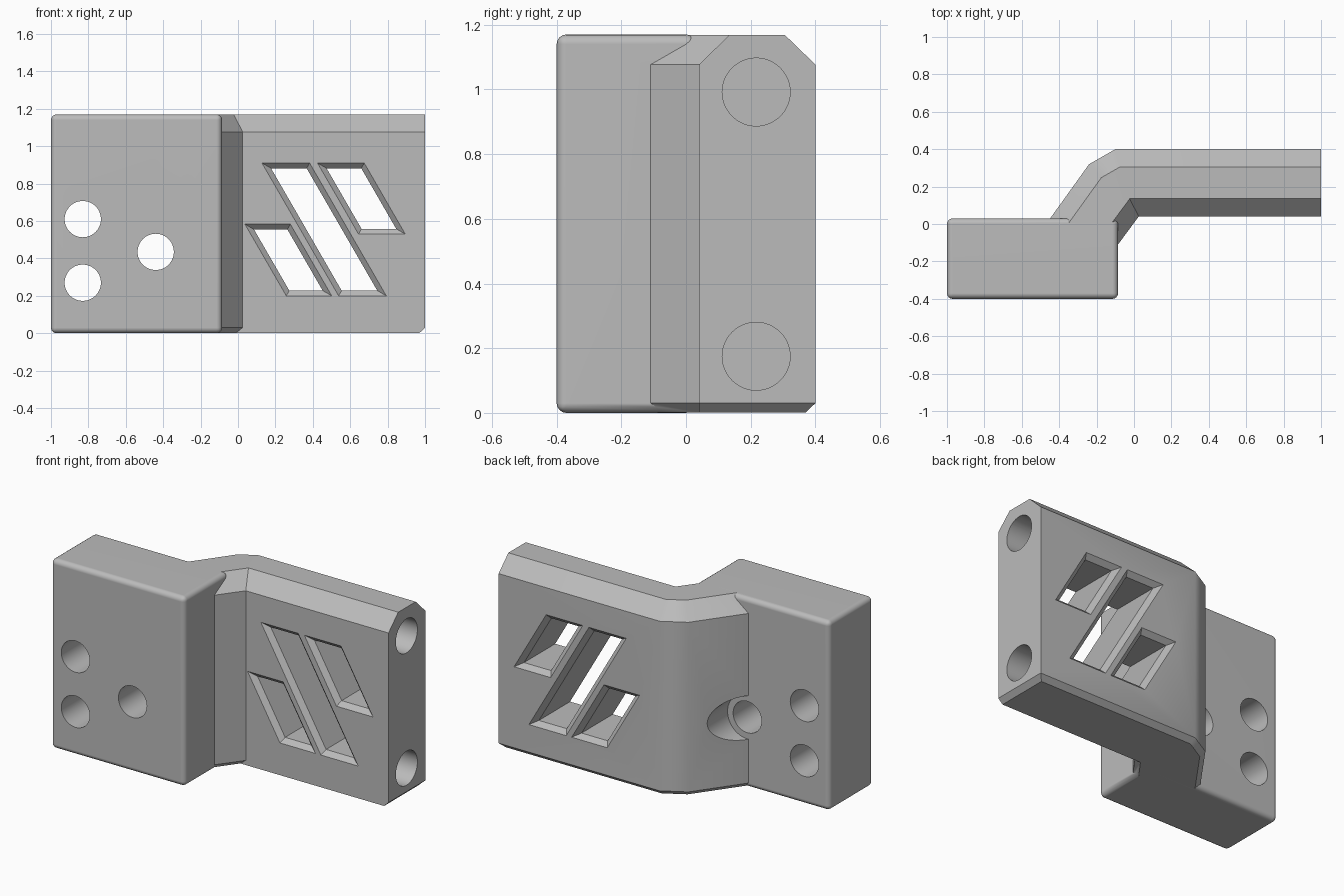
import bpy, bmesh, math
from mathutils import Vector, Matrix
from mathutils.geometry import intersect_line_line

cube = bpy.data.objects.get("Cube")
if cube:
    bpy.data.objects.remove(cube, do_unlink=True)

grey = bpy.data.materials.new("plain grey")
grey.use_nodes = True
grey.diffuse_color = (0.5, 0.5, 0.5, 1)
grey.node_tree.nodes["Principled BSDF"].inputs["Base Color"].default_value = (0.5, 0.5, 0.5, 1)


def add_object(name, bm):
    bmesh.ops.recalc_face_normals(bm, faces=bm.faces)
    mesh = bpy.data.meshes.new(name)
    bm.to_mesh(mesh)
    bm.free()
    mesh.materials.append(grey)
    ob = bpy.data.objects.new(name, mesh)
    bpy.context.collection.objects.link(ob)
    return ob


def loft(name, rings):
    """Closed solid through rings with equal point counts."""
    bm = bmesh.new()
    rows = [[bm.verts.new(p) for p in ring] for ring in rings]
    n = len(rows[0])
    for a, b in zip(rows, rows[1:]):
        for i in range(n):
            j = (i + 1) % n
            bm.faces.new((a[i], a[j], b[j], b[i]))
    bm.faces.new(rows[0])
    bm.faces.new(rows[-1])
    return add_object(name, bm)


def inset_ring(outline, insets, z):
    """Shift each edge of a counter-clockwise outline inward, at height z."""
    pts = [Vector((x, y, z)) for x, y in outline]
    lines = []
    for i, inset in enumerate(insets):
        a, b = pts[i], pts[(i + 1) % len(pts)]
        d = (b - a).normalized()
        shift = Vector((-d.y, d.x, 0)) * inset
        lines.append((a + shift, b + shift))
    return [intersect_line_line(*lines[i - 1], *lines[i])[0] for i in range(len(lines))]


def cylinder(name, start, axis, radius, length):
    bm = bmesh.new()
    turn = Vector((0, 0, 1)).rotation_difference(Vector(axis)).to_matrix().to_4x4()
    move = Matrix.Translation(Vector(start) + Vector(axis) * length / 2)
    bmesh.ops.create_cone(bm, cap_ends=True, segments=48, radius1=radius, radius2=radius,
                          depth=length, matrix=move @ turn)
    return add_object(name, bm)


def combine(target, tool, operation):
    mod = target.modifiers.new(operation, 'BOOLEAN')
    mod.operation, mod.object, mod.solver = operation, tool, 'EXACT'
    bpy.context.view_layer.objects.active = target
    bpy.ops.object.modifier_apply(modifier=mod.name)
    bpy.data.objects.remove(tool, do_unlink=True)


# Mounting block with rounded edges
bm = bmesh.new()
bmesh.ops.create_cube(bm, size=1, matrix=Matrix.Translation((-0.5425, -0.185, 0.585))
                      @ Matrix.Diagonal((0.915, 0.43, 1.17, 1)))
bmesh.ops.bevel(bm, geom=bm.edges[:], offset=0.03, segments=4, profile=0.5, affect='EDGES')
bracket = add_object("bracket", bm)

# Cranked arm with chamfered top and bottom edges
plan = [(-0.13, -0.17), (0.025, 0.04), (1, 0.04), (1, 0.4),
        (-0.1, 0.4), (-0.24, 0.32), (-0.52, -0.07)]
c, t = 0.03, 0.095
arm = loft("arm", [
    inset_ring(plan, (c, 0, c, c, c, c, 0), 0.001),
    inset_ring(plan, (0,) * 7, c),
    inset_ring(plan, (0,) * 7, 1.077),
    inset_ring(plan, (t, t, 0, t, t, t, 0), 1.169)])

# Clearance around the inner bolt, cut from the arm only
combine(arm, cylinder("bolt_clearance", (-0.44, 0.03, 0.435), (0, 1, 0), 0.135, 0.5), 'DIFFERENCE')
combine(bracket, arm, 'UNION')

# Bolt holes through the block
for x, z in ((-0.83, 0.61), (-0.83, 0.27), (-0.44, 0.435)):
    combine(bracket, cylinder("bolt_hole", (x, -0.6, z), (0, 1, 0), 0.097, 1.2), 'DIFFERENCE')

# Blind sockets in the end of the arm
for z in (0.175, 0.992):
    combine(bracket, cylinder("end_socket", (0.8, 0.217, z), (1, 0, 0), 0.105, 0.4), 'DIFFERENCE')


# Slanted windows, chamfered on both faces
def slot_ring(left, top, bottom, width, d, y):
    slope = math.tan(math.radians(30))
    side = d / math.cos(math.radians(30))
    ring = []
    for z, ends in ((top - d, (0, 1)), (bottom + d, (1, 0))):
        x = left + (top - z) * slope
        ring += [(x + (width - side if e else side), y, z) for e in ends]
    return ring


for left, top, bottom, width in ((0.128, 0.91, 0.2, 0.255),
                                 (0.425, 0.91, 0.53, 0.25),
                                 (0.037, 0.583, 0.2, 0.243)):
    levels = ((-0.005, 0.035), (0.028, 0.068), (0.028, 0.372), (-0.005, 0.405))
    window = loft("window", [slot_ring(left, top, bottom, width, d, y) for d, y in levels])
    combine(bracket, window, 'DIFFERENCE')

# Smooth the rounded edges and holes, keep the creases
bpy.ops.object.select_all(action='DESELECT')
bracket.select_set(True)
bpy.context.view_layer.objects.active = bracket
bpy.ops.object.shade_smooth_by_angle(angle=math.radians(32))
weighted = bracket.modifiers.new("even_shading", 'WEIGHTED_NORMAL')
weighted.keep_sharp = True
